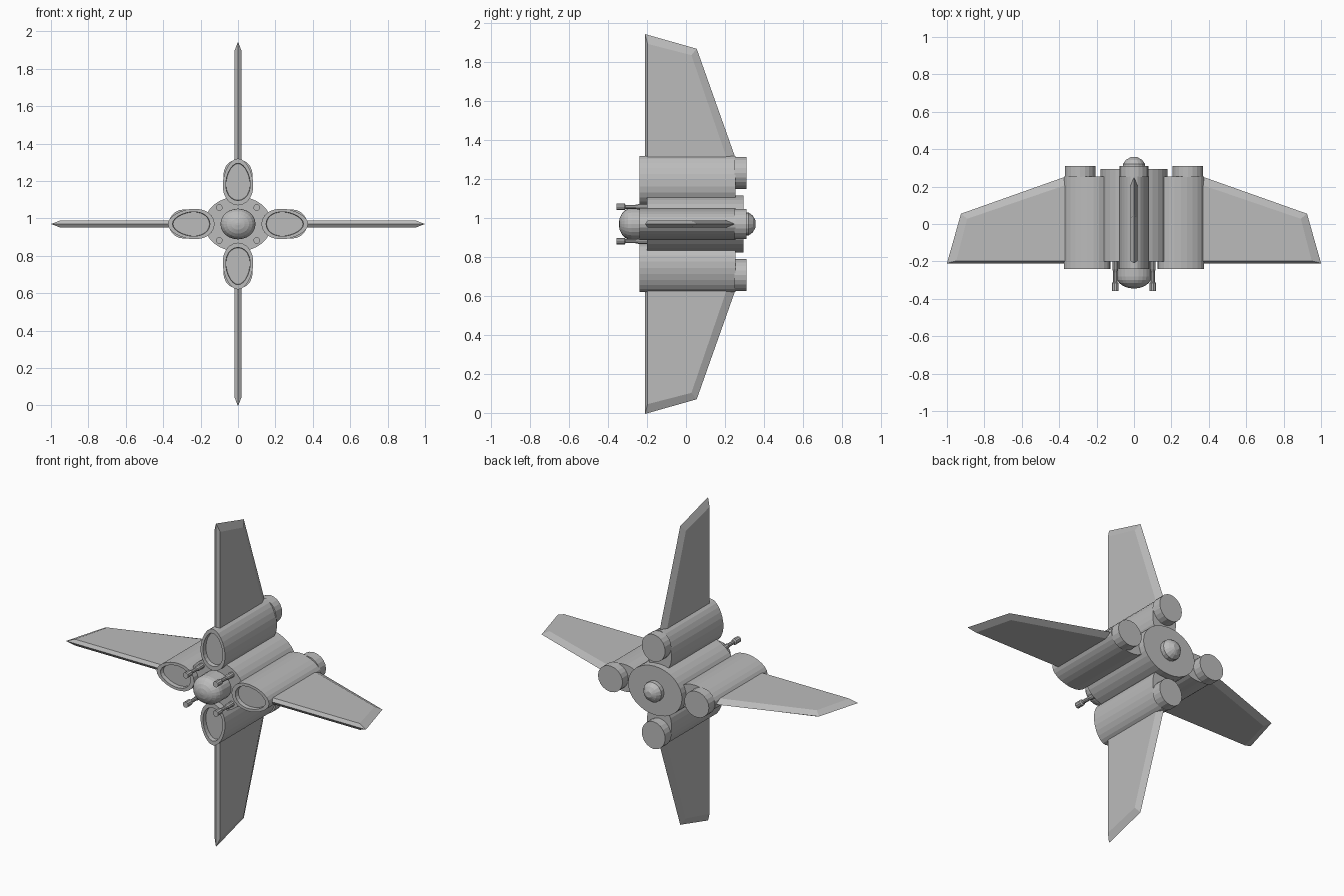
import bpy, bmesh
from math import sin, cos, pi
from mathutils import Matrix, Vector

cube = bpy.data.objects.get("Cube")
if cube:
    bpy.data.objects.remove(cube)

CZ = 0.97  # height of the central axis

grey = bpy.data.materials.new("hull grey")
grey.use_nodes = True
grey.diffuse_color = (0.5, 0.5, 0.5, 1)
grey.node_tree.nodes["Principled BSDF"].inputs["Base Color"].default_value = (0.5, 0.5, 0.5, 1)


def loft(name, rings, matrix):
    """Skin a list of matching closed rings and cap both ends."""
    bm = bmesh.new()
    loops = [[bm.verts.new(p) for p in ring] for ring in rings]
    n = len(loops[0])
    for a, b in zip(loops, loops[1:]):
        for i in range(n):
            j = (i + 1) % n
            bm.faces.new((a[i], a[j], b[j], b[i]))
    bm.faces.new(loops[0])
    bm.faces.new(loops[-1])
    bmesh.ops.recalc_face_normals(bm, faces=bm.faces)
    mesh = bpy.data.meshes.new(name)
    bm.to_mesh(mesh)
    bm.free()
    mesh.materials.append(grey)
    obj = bpy.data.objects.new(name, mesh)
    bpy.context.collection.objects.link(obj)
    obj.matrix_world = matrix
    return obj


def oval(y, rx, rz, n=24, cx=0.0):
    return [(cx + rx * cos(2 * pi * i / n), y, rz * sin(2 * pi * i / n)) for i in range(n)]


def egg(y, scale, n=24):
    """Nacelle section, fuller towards the hull."""
    pts = []
    for i in range(n):
        a = 2 * pi * i / n
        pts.append((0.25 + 0.125 * scale * cos(a), y,
                    0.081 * scale * sin(a) * (1 - 0.15 * cos(a))))
    return pts


axis = Matrix.Translation((0, 0, CZ))

# Central hull, nose dome and tail cap
loft("hull", [oval(y, 0.18, 0.147, 32) for y in (-0.2, 0.295)], axis)
nose = [oval(-0.19, 0.094, 0.082), oval(-0.28, 0.094, 0.082)]
for k in range(1, 6):
    a = k * pi / 2 / 5.3
    nose.append(oval(-0.28 - 0.065 * sin(a), 0.094 * cos(a), 0.082 * cos(a)))
loft("nose_dome", nose, axis)
loft("tail_cap", [oval(y, r, r, 16) for y, r in
                  ((0.29, 0.06), (0.32, 0.06), (0.343, 0.043), (0.357, 0.018))], axis)

# Four guns around the nose
for side, sx in (("left", 1), ("right", -1)):
    for level, sz in (("upper", 1), ("lower", -1)):
        place = Matrix.Translation((0.1 * sx, 0, CZ + 0.088 * sz))
        profile = ((-0.19, 0.016), (-0.24, 0.016), (-0.26, 0.011), (-0.31, 0.011),
                   (-0.315, 0.018), (-0.357, 0.018))
        loft(f"{level}_{side}_gun", [oval(y, r, r, 10) for y, r in profile], place)

# Wing outline as (radial, y), with a smaller outline for the flat faces
OUTER = ((0.3, -0.21), (1.0, -0.21), (0.925, 0.055), (0.375, 0.25), (0.3, 0.25))
INNER = ((0.3, -0.197), (0.95, -0.197), (0.892, 0.028), (0.375, 0.205), (0.3, 0.205))

# Nacelle, exhaust and wing repeated at four angles
for quarter, name in enumerate(("left", "top", "right", "bottom")):
    shift = 0.025 if quarter % 2 else 0.0
    m = axis @ Matrix.Rotation(-quarter * pi / 2, 4, 'Y') @ Matrix.Translation((-shift, 0, 0))
    loft(f"{name}_nacelle", [egg(-0.215, 0.78), egg(-0.24, 0.8), egg(-0.24, 1), egg(0.255, 1)], m)
    loft(f"{name}_exhaust", [oval(y, 0.082, 0.078, 20, 0.288) for y in (0.25, 0.31)], m)
    loft(f"{name}_wing", [[(x, y, z) for x, y in outline] for outline, z in
                          ((INNER, -0.019), (OUTER, 0), (INNER, 0.019))], m)
